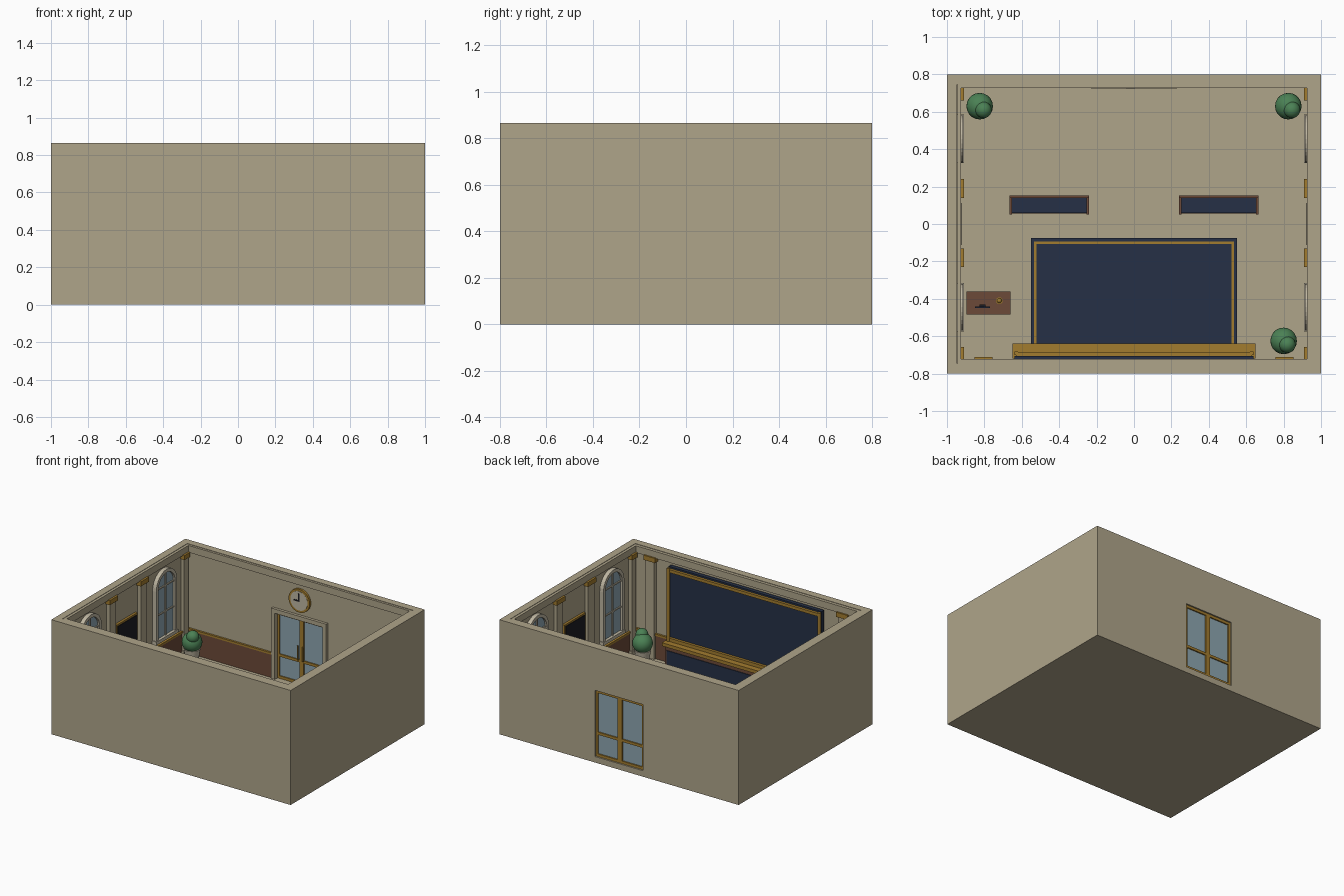
import bpy, bmesh, math
from mathutils import Vector, Matrix

if "Cube" in bpy.data.objects:
    bpy.data.objects.remove(bpy.data.objects["Cube"], do_unlink=True)


def material(name, r, g, b):
    m = bpy.data.materials.new(name)
    m.use_nodes = True
    m.diffuse_color = (r, g, b, 1)
    m.node_tree.nodes["Principled BSDF"].inputs["Base Color"].default_value = (r, g, b, 1)
    return m


STONE = material("warm stone", .43, .375, .255)
PALE = material("pale trim", .52, .47, .36)
GOLD = material("gold", .36, .2, .028)
NAVY = material("navy", .019, .03, .061)
WOOD = material("walnut", .15, .068, .04)
GLASS = material("blue glass", .27, .38, .44)
LEAF = material("leaf green", .07, .22, .09)
DARK = material("near black", .012, .012, .016)


def finish(name, bm, mat, smooth=False):
    bmesh.ops.recalc_face_normals(bm, faces=bm.faces)
    mesh = bpy.data.meshes.new(name)
    bm.to_mesh(mesh)
    bm.free()
    mesh.materials.append(mat)
    ob = bpy.data.objects.new(name, mesh)
    bpy.context.collection.objects.link(ob)
    if smooth:
        bpy.ops.object.select_all(action='DESELECT')
        ob.select_set(True)
        bpy.context.view_layer.objects.active = ob
        bpy.ops.object.shade_smooth_by_angle(angle=math.radians(40))
    return ob


def box(name, xs, ys, zs, mat):
    """Box from its two limits on each axis."""
    bm = bmesh.new()
    size = [abs(b - a) for a, b in (xs, ys, zs)]
    mid = [(a + b) / 2 for a, b in (xs, ys, zs)]
    bmesh.ops.create_cube(bm, size=1, matrix=Matrix.Translation(mid) @ Matrix.Diagonal((*size, 1)))
    return finish(name, bm, mat)


def rod(name, start, end, r1, mat, r2=None, sides=32):
    """Round bar or cone between two points."""
    a, b = Vector(start), Vector(end)
    turn = (b - a).to_track_quat('Z', 'Y').to_matrix().to_4x4()
    bm = bmesh.new()
    bmesh.ops.create_cone(bm, cap_ends=True, segments=sides, radius1=r1, radius2=r1 if r2 is None else r2,
                          depth=(b - a).length, matrix=Matrix.Translation((a + b) / 2) @ turn)
    return finish(name, bm, mat, True)


def ball(name, at, r, mat):
    bm = bmesh.new()
    bmesh.ops.create_icosphere(bm, subdivisions=3, radius=r, matrix=Matrix.Translation(at))
    return finish(name, bm, mat, True)


def arch_points(x, yc, half, z0, spring):
    arc = [(x, yc + half * math.cos(t * math.pi / 16), spring + half * math.sin(t * math.pi / 16))
           for t in range(17)]
    return [(x, yc + half, z0)] + arc + [(x, yc - half, z0)]


def extrude(bm, dx):
    out = bmesh.ops.extrude_face_region(bm, geom=bm.faces[:])
    bmesh.ops.translate(bm, verts=[v for v in out["geom"] if isinstance(v, bmesh.types.BMVert)], vec=(dx, 0, 0))


def arched_window(tag, s, yc):
    # glass pane
    bm = bmesh.new()
    bm.faces.new([bm.verts.new(p) for p in arch_points(s * .945, yc, .105, .29, .665)])
    extrude(bm, -s * .015)
    finish(tag + "_glass", bm, GLASS)
    # surround
    bm = bmesh.new()
    outer = [bm.verts.new(p) for p in arch_points(s * .945, yc, .125, .28, .665)]
    inner = [bm.verts.new(p) for p in arch_points(s * .945, yc, .1, .28, .665)]
    for i in range(len(outer) - 1):
        bm.faces.new((outer[i], outer[i + 1], inner[i + 1], inner[i]))
    extrude(bm, -s * .031)
    finish(tag + "_surround", bm, PALE)
    # glazing bars and sill
    bar = (s * .922, s * .932)
    box(tag + "_mullion", bar, (yc - .006, yc + .006), (.29, .765), PALE)
    for z in (.47, .665):
        box(tag + "_crossbar", bar, (yc - .1, yc + .1), (z - .005, z + .005), PALE)
    box(tag + "_sill", (s * .945, s * .908), (yc - .13, yc + .13), (.265, .29), PALE)


# Shell
box("floor", (-1, 1), (-.8, .8), (0, .045), STONE)
box("front_wall", (-1, 1), (-.8, -.745), (.045, .865), STONE)
box("wall_over_door", (-.2, .2), (.745, .8), (.545, .865), STONE)
box("front_cornice", (-.925, .925), (-.745, -.722), (.81, .862), STONE)
box("back_cornice", (-.925, .925), (.728, .745), (.81, .862), STONE)
box("front_wainscot", (-.94, .94), (-.745, -.735), (.045, .22), WOOD)
box("front_wainscot_cap", (-.94, .94), (-.745, -.73), (.22, .235), GOLD)

for s, side in ((1, "left"), (-1, "right")):
    # Side and back walls with wainscot and cornice
    box(side + "_wall", (s * .945, s), (-.745, .745), (.045, .865), STONE)
    box(side + "_back_wall", (s * .2, s), (.745, .8), (.045, .865), STONE)
    box(side + "_cornice", (s * .925, s * .945), (-.745, .745), (.81, .862), STONE)
    box(side + "_wainscot", (s * .935, s * .945), (-.74, .74), (.045, .22), WOOD)
    box(side + "_wainscot_cap", (s * .93, s * .945), (-.74, .74), (.22, .235), GOLD)
    box(side + "_back_wainscot", (s * .23, s * .94), (.735, .745), (.045, .22), WOOD)
    box(side + "_back_wainscot_cap", (s * .23, s * .94), (.73, .745), (.22, .235), GOLD)

    # Pilasters with gold capitals
    for y, w in ((-.69, .032), (-.18, .05), (.19, .05), (.695, .034)):
        box(side + "_pilaster", (s * .919, s * .945), (y - w * .75, y + w * .75), (.045, .785), STONE)
        box(side + "_capital", (s * .91, s * .945), (y - w, y + w), (.78, .815), GOLD)
        box(side + "_pilaster_base", (s * .912, s * .945), (y - w, y + w), (.045, .09), STONE)
    box(side + "_front_pilaster", (s * .77, s * .84), (-.745, -.718), (.045, .785), STONE)
    box(side + "_front_capital", (s * .757, s * .853), (-.745, -.71), (.78, .815), GOLD)

    # Arched windows and framed panel
    for y in (-.445, .455):
        arched_window(side + "_window", s, y)
    box(side + "_panel_frame", (s * .927, s * .945), (-.125, .125), (.32, .585), GOLD)
    box(side + "_panel", (s * .923, s * .93), (-.113, .113), (.333, .572), DARK)

    # Door leaf: glass, stiles, rails and pull handle
    box(side + "_door_glass", (s * .015, s * .19), (.765, .78), (.05, .54), GLASS)
    for x0, x1 in ((.001, .018), (.184, .2)):
        box(side + "_door_stile", (s * x0, s * x1), (.757, .789), (.045, .545), GOLD)
    for z0, z1 in ((.045, .065), (.21, .23), (.525, .545)):
        box(side + "_door_rail", (s * .018, s * .184), (.757, .789), (z0, z1), GOLD)
    rod(side + "_door_handle", (s * .022, .745, .23), (s * .022, .745, .34), .006, GOLD, sides=12)
    box(side + "_door_jamb", (s * .2, s * .23), (.724, .745), (.045, .545), STONE)

    # Benches
    xs = (s * .24, s * .665)
    box(side + "_bench_back", xs, (.14, .152), (.045, .22), WOOD)
    box(side + "_bench_base", xs, (.055, .14), (.045, .11), WOOD)
    box(side + "_bench_cushion", (s * .253, s * .652), (.058, .14), (.11, .135), NAVY)
    for x in (.24, .652):
        box(side + "_bench_arm", (s * x, s * (x + .013)), (.052, .152), (.045, .175), WOOD)

    # Side columns of the big board and carpet stripes
    rod(side + "_board_column", (s * .63, -.69, .235), (s * .63, -.69, .785), .012, GOLD, sides=16)
    box(side + "_carpet_stripe", (s * .52, s * .535), (-.64, -.105), (.055, .058), GOLD)

box("door_lintel", (-.23, .23), (.724, .745), (.545, .577), STONE)

# Clock over the door
rod("clock_rim", (0, .745, .69), (0, .729, .69), .088, GOLD, sides=40)
rod("clock_face", (0, .735, .69), (0, .727, .69), .072, PALE, sides=40)
box("clock_minute_hand", (-.005, .005), (.724, .727), (.685, .745), DARK)
box("clock_hour_hand", (-.042, .005), (.724, .727), (.685, .695), DARK)

# Big board on the front wall
box("board", (-.64, .64), (-.735, -.705), (.235, .79), NAVY)
box("board_top_frame", (-.63, .63), (-.705, -.685), (.755, .778), GOLD)
box("board_bottom_frame", (-.63, .63), (-.705, -.685), (.235, .26), GOLD)

# Console under the board
box("console_body", (-.635, .635), (-.735, -.655), (.045, .21), WOOD)
box("console_panel", (-.62, .62), (-.66, -.65), (.06, .18), NAVY)
box("console_top", (-.65, .65), (-.72, -.64), (.21, .235), GOLD)

# Carpet
box("carpet", (-.55, .55), (-.65, -.075), (.045, .055), NAVY)
box("carpet_end_stripe", (-.535, .535), (-.108, -.093), (.055, .058), GOLD)

# Desk with sign and bell
box("desk_body", (-.885, -.67), (-.475, -.37), (.045, .24), WOOD)
box("desk_top", (-.895, -.66), (-.485, -.362), (.24, .26), WOOD)
box("desk_screen_foot", (-.825, -.795), (-.45, -.43), (.26, .275), DARK)
box("desk_screen", (-.85, -.77), (-.449, -.441), (.275, .33), NAVY)
rod("bell_base", (-.72, -.41, .26), (-.72, -.41, .268), .018, GOLD, sides=16)
ball("bell_dome", (-.72, -.41, .268), .013, GOLD)

# Potted plants
for x, y in ((-.825, .63), (.825, .63), (.8, -.625)):
    rod("plant_pot", (x, y, .045), (x, y, .15), .042, PALE, .058)
    ball("plant_crown", (x, y, .198), .071, LEAF)
    ball("plant_top", (x + .02, y - .02, .25), .044, LEAF)
